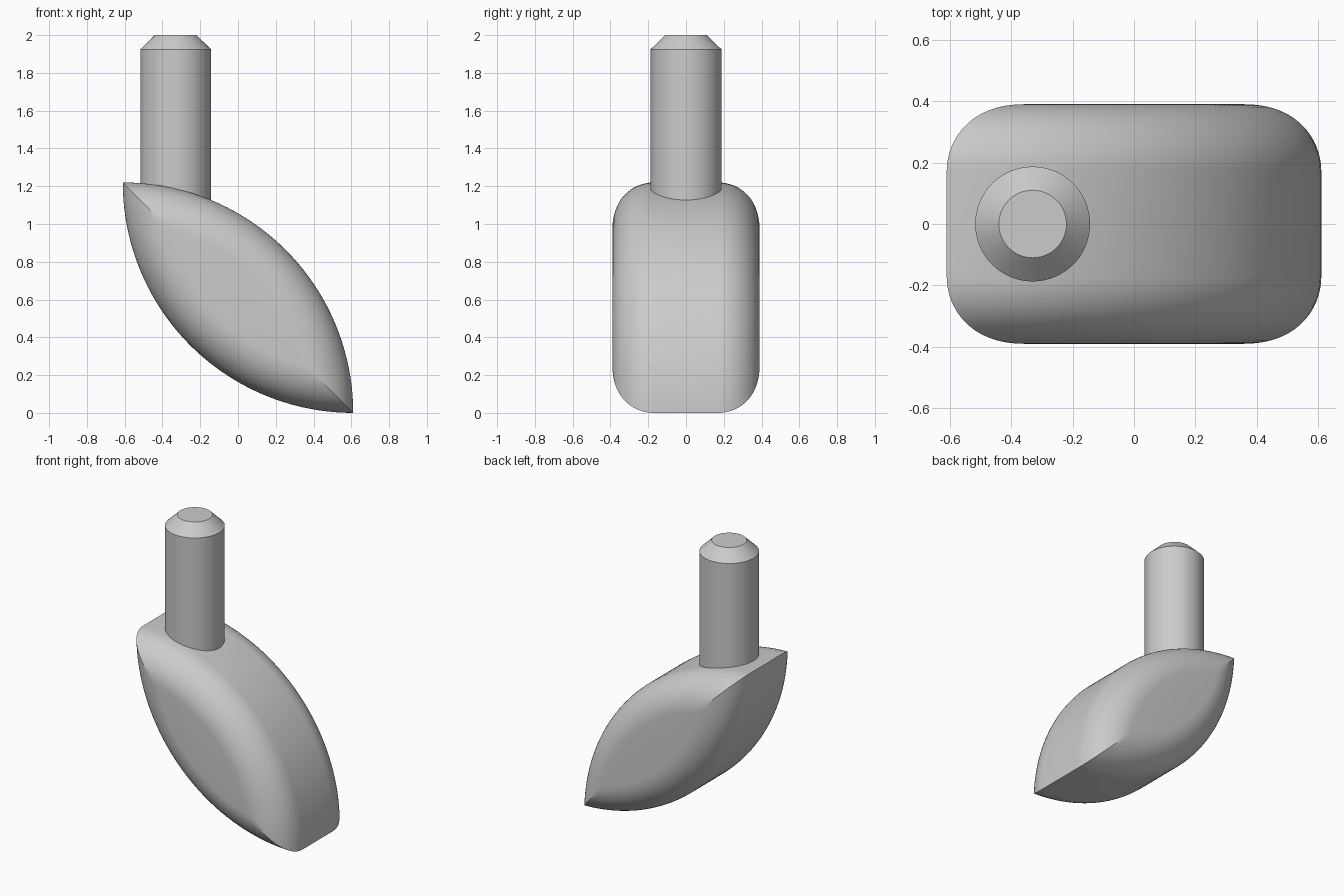
import bpy, bmesh, math

cube = bpy.data.objects.get("Cube")
if cube:
    bpy.data.objects.remove(cube)

mat = bpy.data.materials.new("plain_grey")
mat.use_nodes = True
GREY = (0.6, 0.6, 0.6, 1)
mat.diffuse_color = GREY
mat.node_tree.nodes["Principled BSDF"].inputs["Base Color"].default_value = GREY

R = 1.22          # arc radius, also the lens width and height
HALF_Y = 0.39     # half thickness
FILLET = 0.22     # rounding of the rims


def loft(name, rings):
    """Skin closed rings of points, cap both ends and shade by angle."""
    bm = bmesh.new()
    loops = [[bm.verts.new(p) for p in ring] for ring in rings]
    for a, b in zip(loops, loops[1:]):
        for i in range(len(a)):
            j = (i + 1) % len(a)
            bm.faces.new((a[i], a[j], b[j], b[i]))
    bm.faces.new(loops[0])
    bm.faces.new(loops[-1])
    bmesh.ops.recalc_face_normals(bm, faces=bm.faces)
    mesh = bpy.data.meshes.new(name)
    bm.to_mesh(mesh)
    bm.free()
    mesh.materials.append(mat)
    ob = bpy.data.objects.new(name, mesh)
    bpy.context.collection.objects.link(ob)
    bpy.ops.object.select_all(action='DESELECT')
    ob.select_set(True)
    bpy.context.view_layer.objects.active = ob
    bpy.ops.object.shade_smooth_by_angle(angle=math.radians(30))
    return ob


def lens_ring(y, inset, n=40):
    """Two mirrored arcs meeting at points, moved inwards by inset."""
    r = R - inset
    half = math.acos(R / math.sqrt(2) / r)
    pts = []
    for cx, cz, mid in ((-R / 2, 0, math.pi / 4), (R / 2, R, math.pi * 5 / 4)):
        for i in range(n):
            a = mid - half + 2 * half * i / n
            pts.append((cx + r * math.cos(a), y, cz + r * math.sin(a)))
    return pts


# Lens body with rounded rims
steps = 16
rim = [(HALF_Y - FILLET + FILLET * math.sin(t), FILLET * (1 - math.cos(t)))
       for t in (math.pi / 2 * k / steps for k in range(steps + 1))]
section = [(-y, d) for y, d in reversed(rim)] + rim
loft("lens_body", [lens_ring(y, d) for y, d in section])

# Round peg with a chamfered top
peg = [(0.187, 1.0), (0.187, 1.925), (0.11, 2.0)]
loft("peg", [[(-0.33 + r * math.cos(a), r * math.sin(a), z)
              for a in (math.tau * i / 64 for i in range(64))] for r, z in peg])
